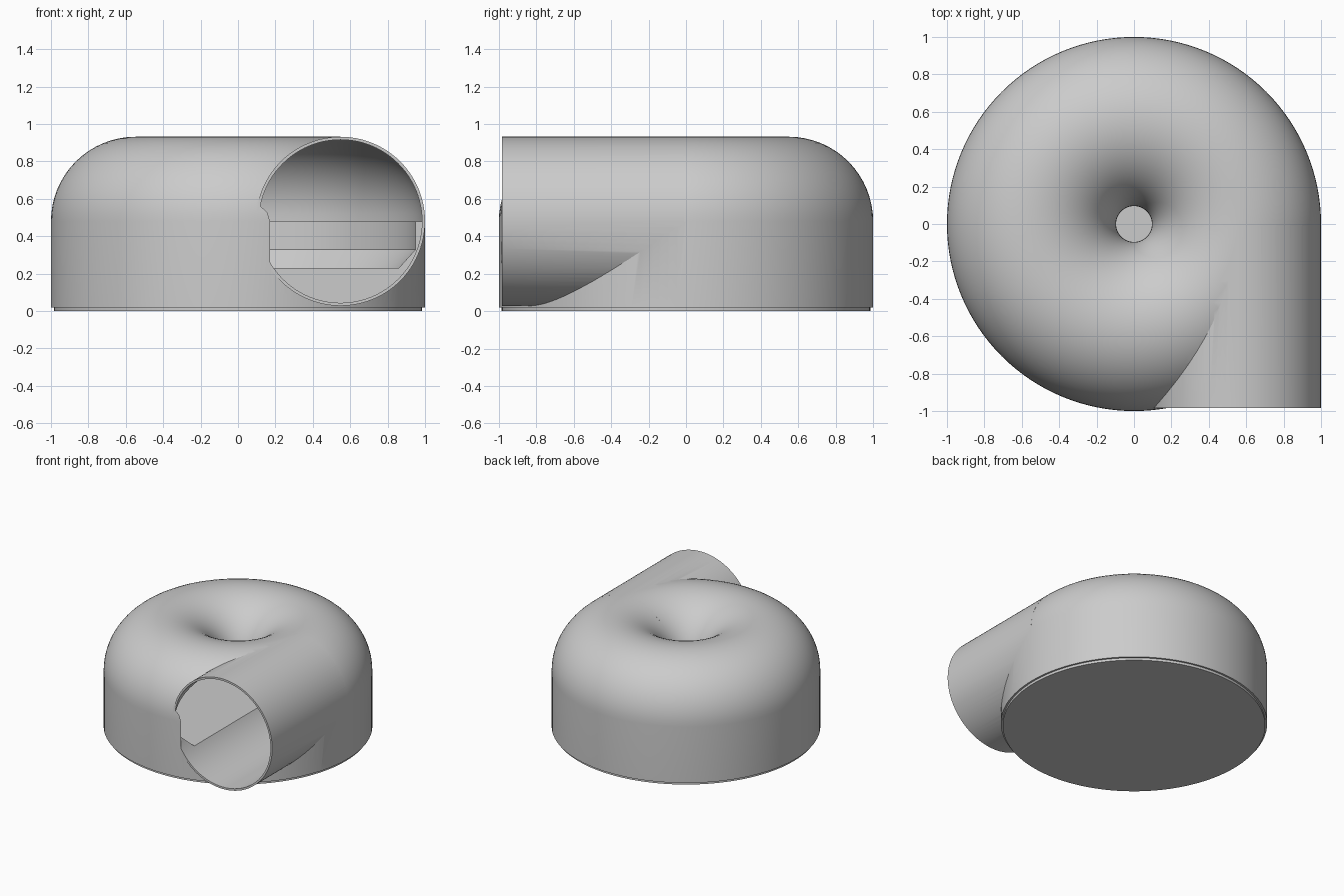
import bpy, bmesh, math
from mathutils import Matrix

cube = bpy.data.objects.get("Cube")
if cube:
    bpy.data.objects.remove(cube, do_unlink=True)

grey = bpy.data.materials.new("light_grey")
grey.use_nodes = True
COLOR = (0.6, 0.6, 0.6, 1)
grey.diffuse_color = COLOR
grey.node_tree.nodes["Principled BSDF"].inputs["Base Color"].default_value = COLOR

RING, TUBE, WALL, MID = 0.548, 0.452, 0.015, 0.48
SEGMENTS = 128


def add_object(name, bm):
    bmesh.ops.recalc_face_normals(bm, faces=bm.faces)
    mesh = bpy.data.meshes.new(name)
    bm.to_mesh(mesh)
    bm.free()
    mesh.materials.append(grey)
    obj = bpy.data.objects.new(name, mesh)
    bpy.context.collection.objects.link(obj)
    return obj


def revolve(name, profile):
    """Spin an (r, z) outline around the vertical axis."""
    bm = bmesh.new()
    verts = [bm.verts.new((r, 0, z)) for r, z in profile]
    edges = [bm.edges.new(pair) for pair in zip(verts, verts[1:])]
    bmesh.ops.spin(bm, geom=verts + edges, axis=(0, 0, 1), cent=(0, 0, 0),
                   angle=math.tau, steps=SEGMENTS, use_merge=True)
    bmesh.ops.remove_doubles(bm, verts=bm.verts, dist=1e-5)
    return add_object(name, bm)


def dome(radius, steps=32):
    """Upper half circle of the ring, from the outside to the inside."""
    return [(RING + radius * math.cos(math.pi * i / steps),
             MID + radius * math.sin(math.pi * i / steps)) for i in range(steps + 1)]


def pipe(name, radius, front, back):
    """Closed cylinder along y, in line with the ring's left side."""
    bm = bmesh.new()
    place = (Matrix.Translation((RING, (front + back) / 2, MID))
             @ Matrix.Rotation(math.pi / 2, 4, 'X'))
    bmesh.ops.create_cone(bm, cap_ends=True, segments=96, radius1=radius,
                          radius2=radius, depth=back - front, matrix=place)
    return add_object(name, bm)


def combine(target, other, operation):
    mod = target.modifiers.new("combine", 'BOOLEAN')
    mod.operation, mod.object, mod.solver = operation, other, 'EXACT'
    bpy.context.view_layer.objects.active = target
    bpy.ops.object.modifier_apply(modifier=mod.name)
    bpy.data.objects.remove(other, do_unlink=True)


# Ring-topped housing with a central inlet, joined to the outlet pipe
housing = revolve("housing", [(0, 0.02), (1, 0.02)] + dome(TUBE)
                  + [(RING - TUBE, 0.35), (0, 0.35)])
combine(housing, pipe("outlet_pipe", TUBE, -0.984, -0.01), 'UNION')

# Hollow chamber with a ledge and a sloped floor edge, then the pipe bore
chamber = revolve("chamber_cutter", [(0, 0.23), (0.86, 0.23), (0.95, 0.33), (0.95, MID)]
                  + dome(TUBE - WALL) + [(0, MID)])
combine(housing, chamber, 'DIFFERENCE')
combine(housing, pipe("bore_cutter", TUBE - WALL - 0.001, -0.985, -0.015), 'DIFFERENCE')

# Thin base plate
base_plate = revolve("base_plate", [(0, 0), (0.985, 0), (0.985, 0.021), (0, 0.021)])

for obj in (housing, base_plate):
    bpy.ops.object.select_all(action='DESELECT')
    obj.select_set(True)
    bpy.context.view_layer.objects.active = obj
    bpy.ops.object.shade_smooth_by_angle(angle=math.radians(25))
